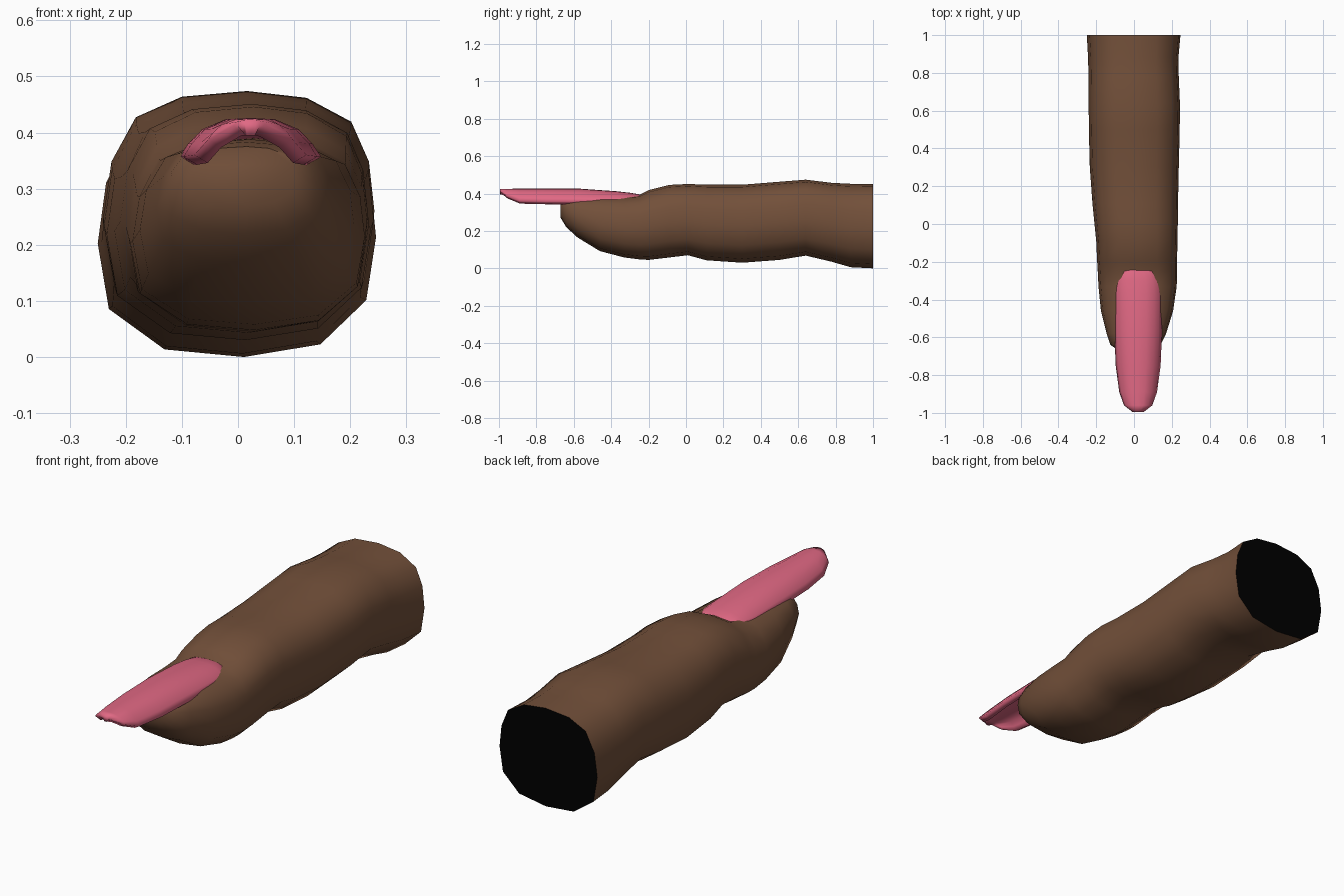
import bpy, bmesh, math


def material(name, color):
    m = bpy.data.materials.new(name)
    m.diffuse_color = color
    return m


def loft(name, rings, closed, mats):
    """Skin a list of point rings; closed rings also get end caps."""
    bm = bmesh.new()
    rows = [[bm.verts.new(p) for p in r] for r in rings]
    n = len(rows[0])
    for a, b in zip(rows, rows[1:]):
        for j in range(n if closed else n - 1):
            k = (j + 1) % n
            bm.faces.new((a[j], b[j], b[k], a[k]))
    if closed:
        bm.faces.new(rows[0])
        bm.faces.new(rows[-1]).material_index = 1
        bmesh.ops.recalc_face_normals(bm, faces=bm.faces)
    me = bpy.data.meshes.new(name)
    bm.to_mesh(me)
    bm.free()
    ob = bpy.data.objects.new(name, me)
    bpy.context.collection.objects.link(ob)
    for m in mats:
        me.materials.append(m)
    return ob


def smooth(ob, angle):
    bpy.ops.object.select_all(action='DESELECT')
    ob.select_set(True)
    bpy.context.view_layer.objects.active = ob
    bpy.ops.object.shade_smooth_by_angle(angle=math.radians(angle))


skin = material("skin", (0.17, 0.08, 0.042, 1))
black = material("cut_black", (0.0, 0.0, 0.0, 1))
pink = material("nail_pink", (0.75, 0.14, 0.23, 1))

# Finger: one rounded-square section, scaled to each station
section = [(0.06, 1), (0.5, 0.94), (0.83, 0.73), (0.96, 0.38), (1, -0.05),
           (0.93, -0.55), (0.6, -0.9), (0.05, -1), (-0.52, -0.94),
           (-0.92, -0.62), (-1, -0.1), (-0.94, 0.38), (-0.76, 0.77), (-0.42, 0.95)]
# y, left, right, bottom, top
stations = [
    (-0.67, -0.08, 0.10, 0.27, 0.375),
    (-0.64, -0.125, 0.14, 0.22, 0.383),
    (-0.58, -0.145, 0.17, 0.165, 0.388),
    (-0.46, -0.175, 0.207, 0.092, 0.39),
    (-0.33, -0.188, 0.226, 0.058, 0.388),
    (-0.25, -0.192, 0.228, 0.048, 0.393),
    (-0.20, -0.195, 0.228, 0.045, 0.418),
    (-0.09, -0.20, 0.23, 0.058, 0.446),
    (0.01, -0.21, 0.232, 0.07, 0.451),
    (0.11, -0.22, 0.233, 0.043, 0.447),
    (0.30, -0.234, 0.237, 0.03, 0.447),
    (0.50, -0.239, 0.242, 0.045, 0.463),
    (0.64, -0.24, 0.243, 0.068, 0.474),
    (0.78, -0.241, 0.237, 0.035, 0.457),
    (0.88, -0.243, 0.235, 0.006, 0.452),
    (1.00, -0.25, 0.246, 0.0, 0.45),
]
rings = [[((l + r) / 2 + u * (r - l) / 2, y, (b + t) / 2 + v * (t - b) / 2)
          for u, v in section] for y, l, r, b, t in stations]
finger = loft("finger", rings, True, [skin, black])
smooth(finger, 60)

# Nail: arched sheet with thickness; y, half width, crown z, edge z
nail_stations = [
    (-0.235, 0.035, 0.390, 0.388),
    (-0.25, 0.080, 0.396, 0.383),
    (-0.30, 0.115, 0.404, 0.365),
    (-0.37, 0.126, 0.412, 0.358),
    (-0.57, 0.126, 0.426, 0.357),
    (-0.75, 0.119, 0.426, 0.357),
    (-0.89, 0.100, 0.426, 0.360),
    (-0.96, 0.075, 0.425, 0.388),
    (-0.995, 0.03, 0.423, 0.412),
]
across = (-1, -0.88, -0.68, -0.35, 0, 0.35, 0.68, 0.88, 1)
rows = [[(0.022 + t * w, y, edge + (top - edge) * (1 - abs(t) ** 3.2)) for t in across]
        for y, w, top, edge in nail_stations]
nail = loft("fingernail", rows, False, [pink])
smooth(nail, 50)
sol = nail.modifiers.new("thickness", 'SOLIDIFY')
sol.thickness = 0.028
sol.offset = -1
